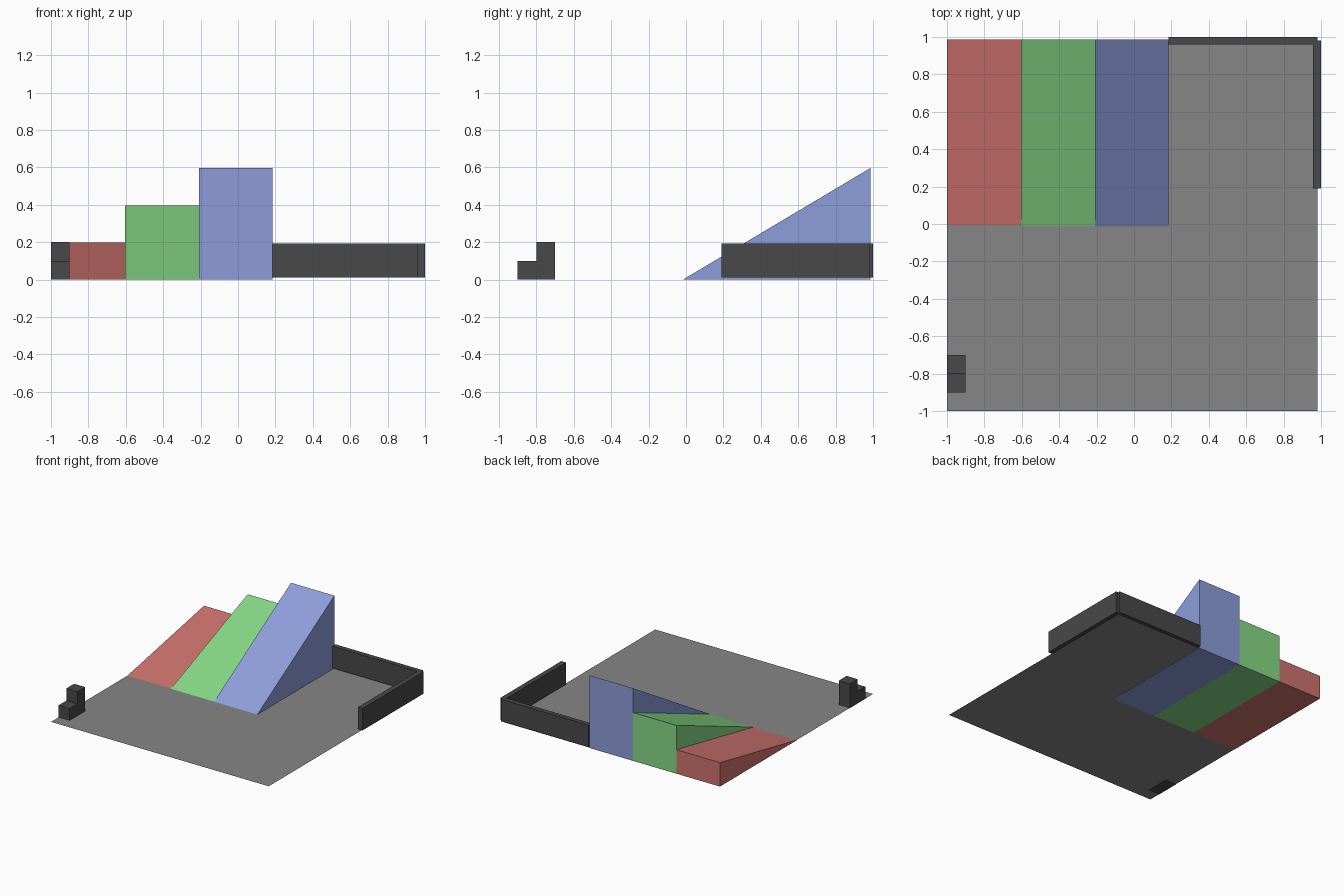
import bpy

if "Cube" in bpy.data.objects:
    bpy.data.objects.remove(bpy.data.objects["Cube"])


def material(name, rgb):
    mat = bpy.data.materials.new(name)
    mat.diffuse_color = (*rgb, 1)
    mat.use_nodes = True
    mat.node_tree.nodes["Principled BSDF"].inputs["Base Color"].default_value = mat.diffuse_color
    return mat


def add_mesh(name, verts, faces, mat):
    mesh = bpy.data.meshes.new(name)
    mesh.from_pydata(verts, [], faces)
    mesh.materials.append(mat)
    obj = bpy.data.objects.new(name, mesh)
    bpy.context.collection.objects.link(obj)
    return obj


def extrude_x(name, profile, x0, x1, mat):
    """Solid from a counter-clockwise (y, z) profile swept from x0 to x1."""
    n = len(profile)
    verts = [(x, y, z) for x in (x0, x1) for y, z in profile]
    sides = [(i, i + n, (i + 1) % n + n, (i + 1) % n) for i in range(n)]
    sides = [tuple(reversed(f)) for f in sides]
    caps = [tuple(reversed(range(n))), tuple(range(n, 2 * n))]
    return add_mesh(name, verts, sides + caps, mat)


def wall(name, x0, x1, y0, y1):
    profile = [(y0, 0.012), (y1, 0.012), (y1, 0.192), (y0, 0.192)]
    return extrude_x(name, profile, x0, x1, dark)


red = material("red", (0.62, 0.17, 0.155))
green = material("green", (0.235, 0.69, 0.235))
blue = material("blue", (0.27, 0.34, 0.71))
dark = material("dark_grey", (0.065, 0.065, 0.065))
grey = material("grey", (0.24, 0.24, 0.24))

# Thin floor sheet
z = 0.002
add_mesh("floor", [(-1, -1, z), (0.98, -1, z), (0.98, 0.985, z), (-1, 0.985, z)],
         [(0, 1, 2, 3)], grey)

# Three ramps of rising height, side by side
edges = [-1.0, -0.603, -0.209, 0.185]
for i, (name, mat) in enumerate([("low_ramp", red), ("middle_ramp", green), ("high_ramp", blue)]):
    height = 0.2 * (i + 1) - 0.003
    extrude_x(name, [(-0.016, 0), (0.987, 0), (0.987, height)], edges[i], edges[i + 1], mat)

# Two low walls meeting in the back right corner
wall("back_wall", 0.185, 0.98, 0.96, 1.0)
wall("right_wall", 0.958, 1.0, 0.19, 0.982)

# Small two-step block in the front left corner
extrude_x("step_block", [(-0.9, 0), (-0.7, 0), (-0.7, 0.2), (-0.8, 0.2), (-0.8, 0.1), (-0.9, 0.1)],
          -1.0, -0.9, dark)
